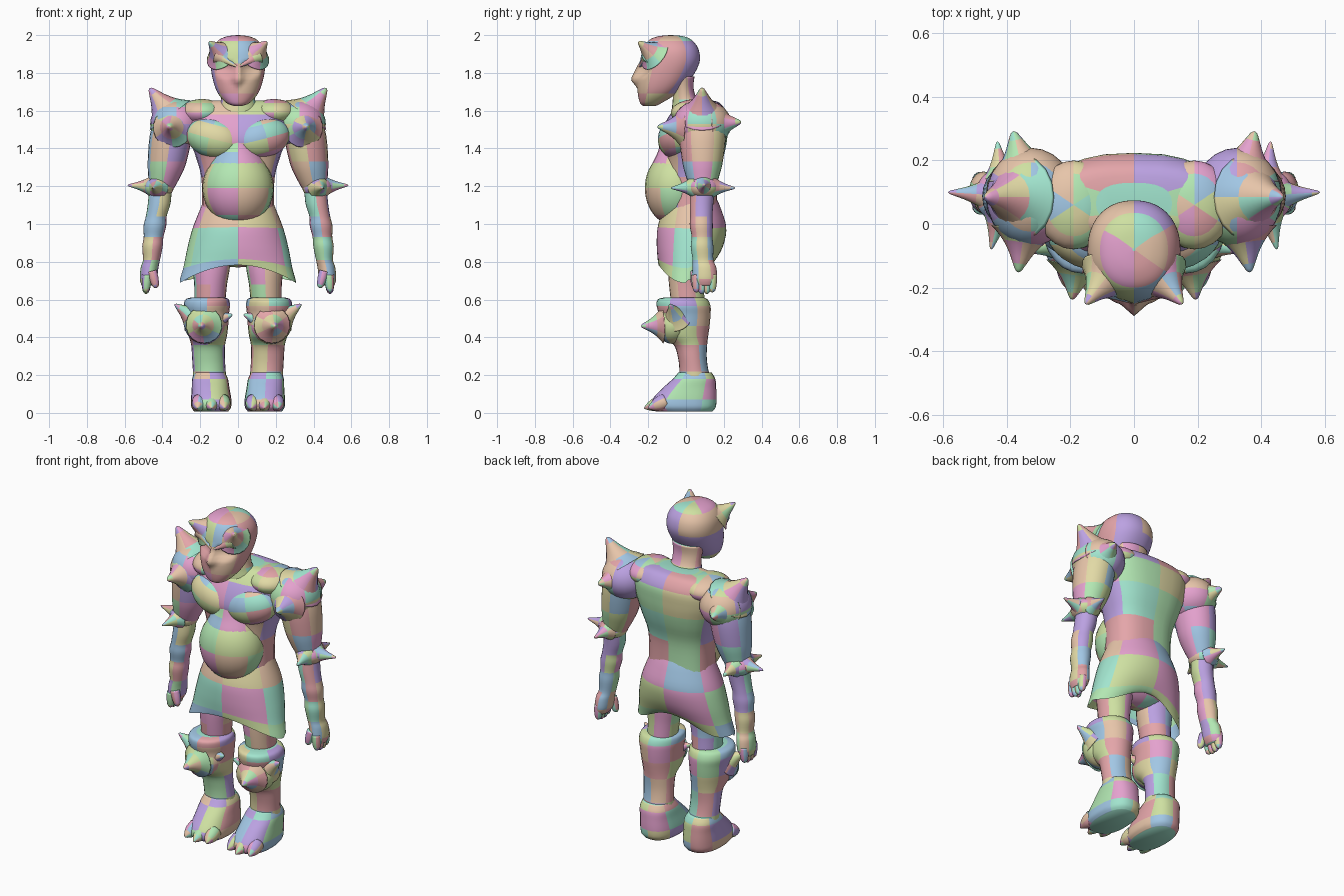
import bpy, bmesh, math, random
from mathutils import Matrix, Vector

random.seed(4)
PALETTE = [(.36, .78, .62), (.45, .8, .45), (.62, .75, .36), (.78, .38, .4), (.8, .56, .4),
           (.5, .36, .76), (.78, .36, .62), (.36, .57, .78), (.76, .7, .38)]
MATS = []
for i, c in enumerate(PALETTE):
    m = bpy.data.materials.new(f"patch_{i}")
    m.diffuse_color = (*c, 1)
    MATS.append(m)


def spline(a, b, c, d, t):
    return tuple(.5 * (2 * q + (r - p) * t + (2 * p - 5 * q + 4 * r - s) * t * t
                       + (3 * q - p - 3 * r + s) * t ** 3) for p, q, r, s in zip(a, b, c, d))


def loft(name, rings, mirror=False, matrix=None, power=2, wave=None, caps=True, shape=None, n=24, steps=4):
    """Smooth skin through rings of (z, centre x, half width, front y, back y)."""
    rows = []
    last = len(rings) - 1
    for i in range(last):
        four = [rings[max(i - 1, 0)], rings[i], rings[i + 1], rings[min(i + 2, last)]]
        rows += [spline(*four, k / steps) for k in range(steps)]
    rows.append(rings[-1])
    for side in ((1, -1) if mirror else (1,)):
        bm = bmesh.new()
        grid = []
        for j, (z, cx, rx, yf, yb) in enumerate(rows):
            row = []
            for k in range(n):
                a = 2 * math.pi * k / n
                s, c = math.sin(a), math.cos(a)
                x = cx + max(rx, .001) * math.copysign(abs(s) ** (2 / power), s)
                y = (yf + yb) / 2 - (yb - yf) / 2 * math.copysign(abs(c) ** (2 / power), c)
                v = Vector((x, y, z + (wave(a) * (j / len(rows)) ** 3 if wave else 0)))
                if matrix:
                    v = matrix @ v
                if shape:
                    v = shape(v)
                v.x *= side
                row.append(bm.verts.new(v))
            grid.append(row)
        patch = {}
        for j in range(len(grid) - 1):
            for k in range(n):
                f = bm.faces.new((grid[j][k], grid[j][(k + 1) % n],
                                  grid[j + 1][(k + 1) % n], grid[j + 1][k]))
                key = (j // (2 * steps), k // (n // 6))
                f.material_index = patch.setdefault(key, random.randrange(len(MATS)))
        if caps:
            bm.faces.new(grid[0])
            bm.faces.new(grid[-1])
        bmesh.ops.recalc_face_normals(bm, faces=bm.faces)
        for f in bm.faces:
            f.smooth = True
        me = bpy.data.meshes.new(name)
        bm.to_mesh(me)
        bm.free()
        for m in MATS:
            me.materials.append(m)
        label = name if not mirror else name + ("_left" if side == 1 else "_right")
        bpy.context.collection.objects.link(bpy.data.objects.new(label, me))


def ball(name, centre, r, mirror=True, tilt=(0, 0)):
    rings = []
    for i in range(9):
        a = math.pi * (i / 8 - .5)
        c = max(math.cos(a), .01)
        rings.append((r[2] * math.sin(a), 0, r[0] * c, -r[1] * c, r[1] * c))
    mat = Matrix.Translation(centre) @ Matrix.Rotation(tilt[1], 4, 'Z') @ Matrix.Rotation(tilt[0], 4, 'Y')
    loft(name, rings, mirror, mat, steps=3)


FLARE = ((0, 1.25), (.12, 1.02), (.3, .74), (.55, .46), (.8, .25), (.95, .12), (1, .01))
BLUNT = ((0, 1), (.4, 1), (.8, .75), (.95, .4), (1, .02))


def spike(name, base, tip, r, mirror=True, prof=FLARE):
    d = Vector(tip) - Vector(base)
    mat = Matrix.Translation(base) @ d.to_track_quat('Z', 'Y').to_matrix().to_4x4()
    loft(name, [(t * d.length, 0, r * q, -r * q, r * q) for t, q in prof], mirror, mat, n=18, steps=3)


def face(v):
    """Sink the eye sockets and pull out the nose."""
    if v.y < -.1:
        e = math.hypot(abs(v.x) - .065, (v.z - 1.82) * 1.3) / .06
        v.y += .035 * max(0, 1 - e * e)
        h = abs(v.x) / .045 + max((v.z - 1.765) / .1, (1.765 - v.z) / .045)
        v.y -= .036 * max(0, 1 - h)
    return v


# Head and brow horns
loft("head", [(1.625, 0, .02, -.225, -.16), (1.64, 0, .06, -.243, -.13), (1.69, 0, .105, -.255, -.05),
              (1.76, 0, .132, -.258, .02), (1.85, 0, .146, -.245, .07), (1.92, 0, .14, -.23, .068),
              (1.97, 0, .107, -.2, .035), (1.993, 0, .06, -.15, -.01), (2, 0, .005, -.085, -.075)],
     power=2.2, shape=face, n=60, steps=5)
spike("brow_horn", (.085, -.165, 1.895), (.152, -.252, 1.965), .075)
spike("brow_ridge", (.105, -.195, 1.89), (0, -.25, 1.83), .035)
loft("neck", [(1.55, 0, .15, -.08, .19), (1.61, 0, .11, -.075, .11), (1.66, 0, .09, -.07, .06),
              (1.72, 0, .09, -.07, .04), (1.78, 0, .1, -.1, .045)])

# Torso
loft("torso", [(.95, 0, .2, -.1, .17), (1.1, 0, .19, -.1, .165), (1.25, 0, .195, -.1, .17),
               (1.36, 0, .225, -.11, .2), (1.43, 0, .25, -.135, .215), (1.5, 0, .27, -.125, .222),
               (1.58, 0, .27, -.085, .22), (1.64, 0, .24, -.03, .18), (1.655, 0, .12, .0, .13)], power=2.5)
ball("belly", (0, -.055, 1.19), (.188, .163, .2), False)
loft("upper_belly", [(1.2, 0, .17, -.2, .1), (1.3, 0, .155, -.185, .1), (1.38, 0, .12, -.15, .1),
                     (1.45, 0, .08, -.13, .1)])
ball("chest_muscle", (.13, -.05, 1.455), (.15, .095, .105), True, (-.25, .25))
ball("collar", (.19, .06, 1.59), (.12, .14, .072))

# Skirt with a scalloped hem, hips inside it
loft("skirt", [(1.14, 0, .175, -.09, .16), (1.08, 0, .2, -.12, .185), (.98, 0, .24, -.15, .213),
               (.88, 0, .268, -.155, .2), (.79, 0, .288, -.15, .165), (.735, 0, .308, -.145, .135)],
     wave=lambda a: .055 * math.cos(2 * a) + (.02 * math.cos(4 * a) if math.cos(a) < 0 else 0),
     caps=False, n=48)
ball("hips", (0, .02, .9), (.22, .13, .13), False)

# Arms, shoulder guards and elbow guards
loft("upper_arm", [(1.58, .335, .1, -.02, .2), (1.47, .355, .112, -.035, .21), (1.33, .375, .103, -.02, .195),
                   (1.25, .39, .085, .0, .175), (1.17, .41, .06, .03, .15)], True)
ball("shoulder_guard", (.325, .085, 1.53), (.14, .155, .128))
spike("shoulder_spike_top", (.36, .085, 1.575), (.468, .085, 1.72), .108)
spike("shoulder_spike_front", (.345, -.02, 1.51), (.365, -.152, 1.515), .085)
spike("shoulder_spike_back", (.35, .16, 1.53), (.38, .292, 1.54), .09)
ball("elbow_guard", (.42, .09, 1.195), (.08, .085, .06))
for part, base, tip in (("outer", (.46, .092, 1.2), (.585, .1, 1.205)),
                        ("front", (.425, .035, 1.195), (.45, -.08, 1.19)),
                        ("back", (.42, .145, 1.195), (.43, .26, 1.19))):
    spike("elbow_spike_" + part, base, tip, .046)
loft("forearm", [(1.2, .41, .06, .025, .155), (1.11, .417, .06, .02, .145), (1.04, .433, .055, .022, .14),
                 (.99, .44, .06, .02, .142), (.93, .447, .052, .03, .14), (.88, .453, .054, .025, .145),
                 (.81, .458, .045, .035, .145), (.77, .468, .047, .035, .16), (.71, .475, .045, .035, .165),
                 (.675, .48, .03, .05, .15)], True)
for i in range(4):
    y = .055 + .028 * i
    spike(f"finger_{i + 1}", (.482, y, .73), (.488, y, .625 + .008 * abs(i - 1.5)), .025, True, BLUNT)
spike("thumb", (.455, .05, .75), (.432, .045, .66), .025, True, BLUNT)

# Legs: thigh, greave with knee bulge, knee guard, foot and toes
loft("thigh", [(.92, .14, .1, -.09, .11), (.78, .142, .1, -.095, .1), (.68, .145, .087, -.09, .095),
               (.55, .15, .08, -.075, .1)], True)
loft("greave", [(.612, .16, .085, -.11, .09), (.6, .163, .115, -.15, .115), (.565, .165, .122, -.155, .13),
                (.52, .163, .115, -.145, .13), (.46, .162, .11, -.15, .125), (.41, .16, .102, -.13, .118),
                (.36, .158, .09, -.065, .112), (.29, .156, .087, -.042, .11), (.22, .152, .087, -.035, .12),
                (.16, .15, .09, -.04, .14)], True)
ball("knee_guard", (.175, -.07, .465), (.108, .09, .1))
spike("knee_spike_front", (.18, -.125, .465), (.195, -.238, .46), .078)
spike("knee_spike_outer", (.23, -.05, .5), (.335, -.085, .575), .068)
spike("knee_spike_inner", (.12, -.06, .49), (.03, -.09, .52), .06)
loft("foot", [(.008, .142, .09, -.16, .14), (.03, .142, .105, -.185, .157), (.07, .142, .107, -.18, .162),
              (.13, .145, .1, -.125, .16), (.18, .148, .095, -.07, .155), (.215, .15, .08, -.04, .135)],
     True, power=2.4)
for i, (x, y) in enumerate(((.07, -.2), (.14, -.222), (.215, -.2))):
    spike(f"toe_{i + 1}", (.142 + (x - .142) * .8, -.11, .06), (x, y, .025), .043, True,
          ((0, 1), (.4, .9), (.7, .6), (.92, .25), (1, .02)))
